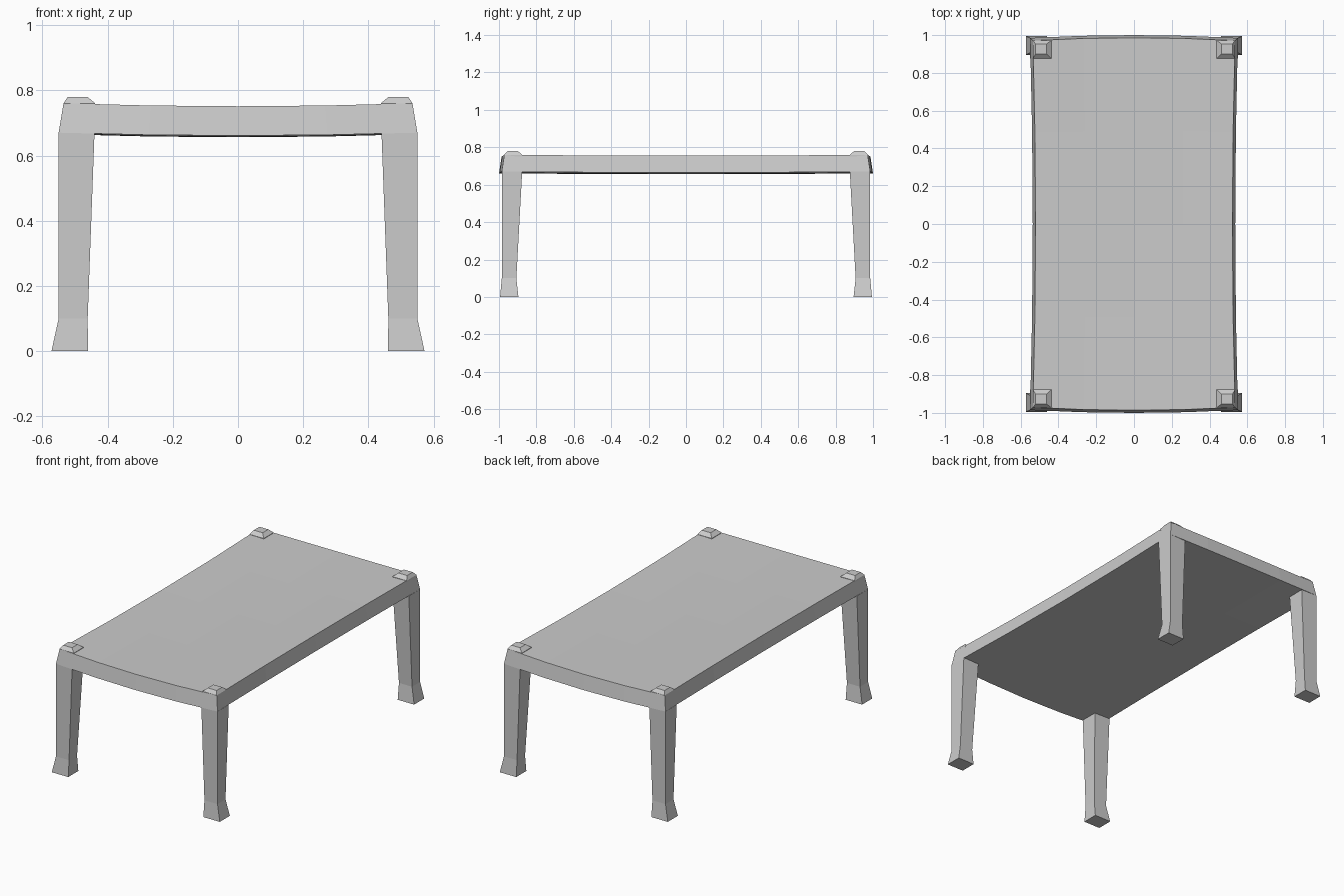
import bpy, bmesh

if "Cube" in bpy.data.objects:
    bpy.data.objects.remove(bpy.data.objects["Cube"])


def finish(name, bm):
    bmesh.ops.recalc_face_normals(bm, faces=bm.faces)
    mesh = bpy.data.meshes.new(name)
    bm.to_mesh(mesh)
    bm.free()
    obj = bpy.data.objects.new(name, mesh)
    bpy.context.collection.objects.link(obj)
    return obj


def corner_post(name, rings, sx, sy):
    """Loft rectangles (z, x_in, x_out, y_in, y_out) mirrored into one corner."""
    bm = bmesh.new()
    loops = []
    for z, x0, x1, y0, y1 in rings:
        loops.append([bm.verts.new((sx * x, sy * y, z))
                      for x, y in ((x0, y0), (x1, y0), (x1, y1), (x0, y1))])
    for a, b in zip(loops, loops[1:]):
        for i in range(4):
            j = (i + 1) % 4
            bm.faces.new((a[i], a[j], b[j], b[i]))
    bm.faces.new(loops[0])
    bm.faces.new(loops[-1])
    return finish(name, bm)


def sagging_top(name, n=4):
    """Solid slab: sagging faces, bowed ends, pinched sides, tapered rim."""
    bm = bmesh.new()

    def sheet(hx, hy, z):
        rows = []
        for j in range(n + 1):
            v = 2 * j / n - 1
            row = []
            for i in range(n + 1):
                u = 2 * i / n - 1
                bu, bv = 1 - u * u, 1 - v * v
                row.append(bm.verts.new((u * (hx - 0.014 * bv),
                                         v * (hy + 0.015 * bu),
                                         z - 0.009 * bu - 0.005 * bv)))
            rows.append(row)
        for j in range(n):
            for i in range(n):
                bm.faces.new((rows[j][i], rows[j][i + 1],
                              rows[j + 1][i + 1], rows[j + 1][i]))
        return (rows[0][:-1] + [r[-1] for r in rows[:-1]]
                + rows[-1][:0:-1] + [r[0] for r in rows[:0:-1]])

    low = sheet(0.55, 0.985, 0.67)
    high = sheet(0.535, 0.971, 0.76)
    for i in range(len(low)):
        j = (i + 1) % len(low)
        bm.faces.new((low[i], low[j], high[j], high[i]))
    return finish(name, bm)


# Table top
sagging_top("table_top")

# Flared legs and the small raised caps above them
leg = [(0.0, 0.46, 0.572, 0.896, 0.994),
       (0.10, 0.461, 0.55, 0.907, 0.985),
       (0.67, 0.44, 0.55, 0.876, 0.985)]
cap = [(0.75, 0.438, 0.535, 0.876, 0.972),
       (0.76, 0.438, 0.535, 0.876, 0.972),
       (0.78, 0.462, 0.522, 0.899, 0.954)]
for sy, end in ((-1, "front"), (1, "back")):
    for sx, side in ((-1, "left"), (1, "right")):
        corner_post(f"{end}_{side}_leg", leg, sx, sy)
        corner_post(f"{end}_{side}_cap", cap, sx, sy)
